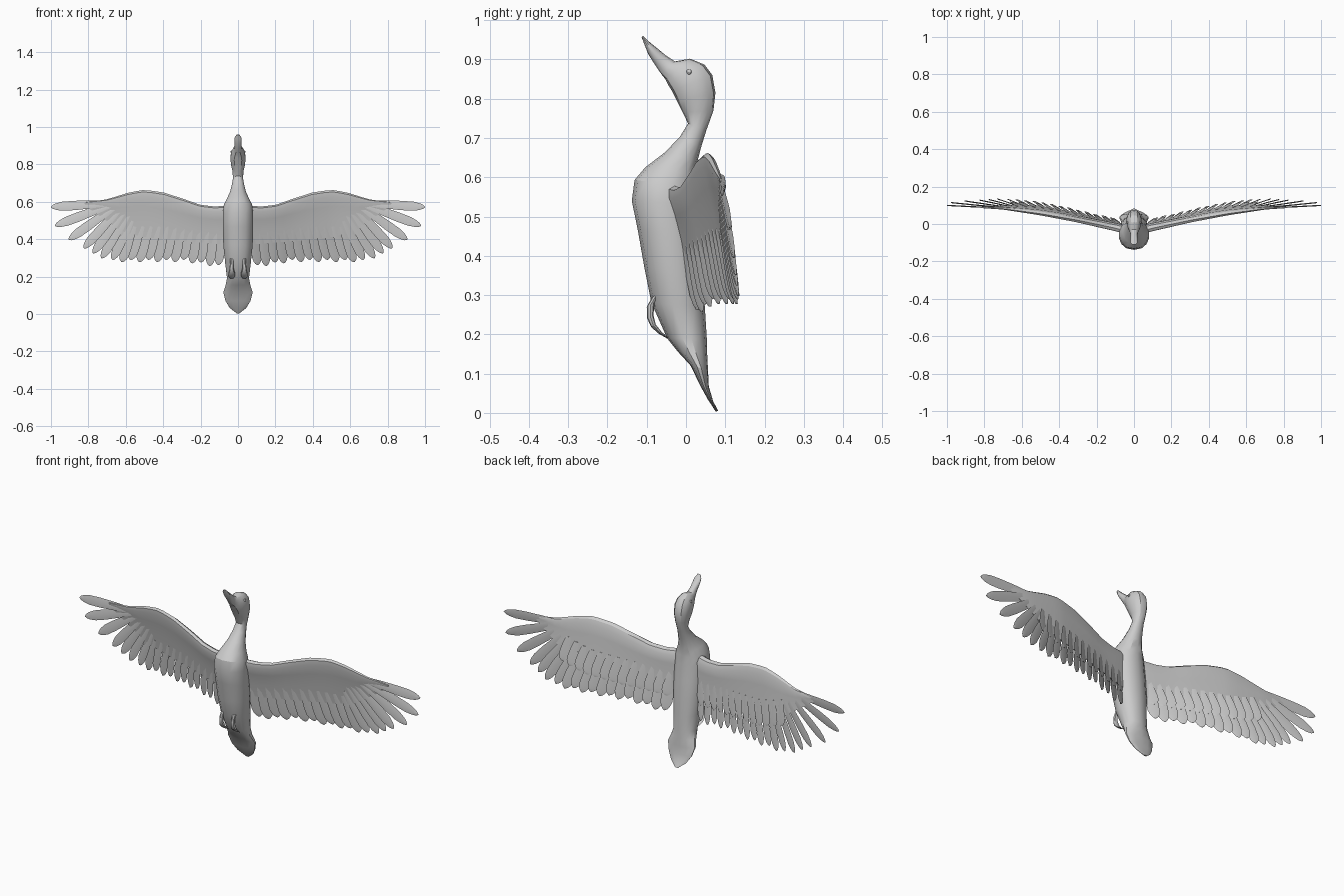
import bpy, bmesh, math
from mathutils import Vector

if "Cube" in bpy.data.objects:
    bpy.data.objects.remove(bpy.data.objects["Cube"])


def interp(pts, x):
    if x <= pts[0][0]:
        return pts[0][1]
    for (a, u), (b, v) in zip(pts, pts[1:]):
        if x <= b:
            return u + (v - u) * (x - a) / (b - a)
    return pts[-1][1]


def finish(name, bm, mirror=False, angle=30):
    bmesh.ops.recalc_face_normals(bm, faces=bm.faces)
    me = bpy.data.meshes.new(name)
    bm.to_mesh(me)
    bm.free()
    ob = bpy.data.objects.new(name, me)
    bpy.context.collection.objects.link(ob)
    if mirror:
        ob.modifiers.new("Mirror", 'MIRROR')
    bpy.ops.object.select_all(action='DESELECT')
    ob.select_set(True)
    bpy.context.view_layer.objects.active = ob
    bpy.ops.object.shade_smooth_by_angle(angle=math.radians(angle))
    return ob


def loft(bm, rings):
    rows = [[bm.verts.new(p) for p in r] for r in rings]
    n = len(rows[0])
    for a, b in zip(rows, rows[1:]):
        for i in range(n):
            bm.faces.new((a[i], a[(i + 1) % n], b[(i + 1) % n], b[i]))
    bm.faces.new(rows[0])
    bm.faces.new(rows[-1][::-1])


def oval(front, back, w, x=0, n=14, e=0.85):
    # ring spanning a front and a back point (y, z) with half-width w
    f, b = Vector((x, *front)), Vector((x, *back))
    c, r = (f + b) / 2, (f - b) / 2
    out = []
    for i in range(n):
        t = 2 * math.pi * i / n
        s = math.sin(t)
        out.append(c + r * math.cos(t) + Vector((w * math.copysign(abs(s) ** e, s), 0, 0)))
    return out


# body, neck, head and bill in one skin: front y,z / back y,z / half-width
body = [
    (.076, .003, .082, .005, .008), (.055, .035, .069, .03, .045), (.036, .07, .058, .068, .068),
    (.012, .12, .056, .11, .08), (-.02, .155, .054, .15, .068), (-.048, .19, .053, .19, .06),
    (-.088, .28, .048, .27, .07), (-.106, .37, .042, .36, .08), (-.123, .467, .034, .45, .083),
    (-.138, .54, .026, .53, .083), (-.131, .593, .024, .575, .077), (-.104, .625, .025, .605, .06),
    (-.053, .664, .029, .64, .043), (-.015, .704, .038, .675, .033), (.005, .737, .052, .72, .027),
    (-.008, .765, .07, .77, .031), (-.022, .793, .075, .815, .039), (-.036, .82, .067, .86, .041),
    (-.047, .838, .047, .887, .037), (-.053, .85, .01, .902, .029), (-.063, .863, -.028, .895, .021),
    (-.08, .888, -.051, .91, .018), (-.096, .913, -.074, .929, .02), (-.106, .938, -.095, .946, .019),
    (-.113, .957, -.109, .96, .008)]
bm = bmesh.new()
loft(bm, [oval((a, b), (c, d), w) for a, b, c, d, w in body])
finish("body", bm)

# wing surface: leading edge height, forward position, panel trailing edge
LEAD = [(.05, .58), (.12, .574), (.2, .583), (.3, .618), (.4, .65), (.5, .664), (.58, .65),
        (.7, .613), (.85, .592), (1, .58)]
DEPTH = [(.05, -.035), (.1, -.022), (.3, .02), (.5, .055), (.7, .082), (1, .098)]
TRAIL = [(.05, .37), (.3, .39), (.5, .41), (.62, .44), (.72, .51), (.82, .58)]
THICK = [(.05, .024), (.3, .019), (.5, .015), (.82, .004)]


def wing_y(x, z):
    return interp(DEPTH, x) + .16 * (interp(LEAD, x) - z)


# wing arm with a rounded leading edge and thin trailing edge
SECTION = [(0, 0), (.04, .7), (.14, 1), (.35, .75), (.65, .35), (1, .1),
           (1, -.1), (.65, -.25), (.35, -.55), (.14, -.9), (.04, -.7)]
rings = []
for i in range(21):
    x = .05 + .77 * i / 20
    top, low, t = interp(LEAD, x), interp(TRAIL, x), interp(THICK, x)
    ring = []
    for u, v in SECTION:
        z = top + (low - top) * u
        ring.append((x, wing_y(x, z) + v * t, z))
    rings.append(ring)
bm = bmesh.new()
loft(bm, rings)
finish("wing_arm", bm, True)

SHAPE = [(0, .6), (.3, .85), (.6, 1), (.8, .97), (.91, .72), (.97, .42), (1, .1)]


def feather(bm, base, tip, width, lift=0.0, t=.003):
    b, p = Vector(base), Vector(tip)
    d = p - b
    side = Vector((-d.y, d.x)).normalized()
    rings = []
    for u, w in SHAPE:
        c = b + d * u
        ring = []
        for s, k in ((-1, 0), (-.1, -1), (1, 0), (.1, 1)):
            q = c + side * s * w * width
            # each vane is tilted so neighbours overlap like shingles
            ring.append((q.x, wing_y(q.x, q.y) + lift + s * w * .007 + k * t, q.y))
        rings.append(ring)
    loft(bm, rings)


# flight feathers along the arm
bm = bmesh.new()
for i in range(12):
    x = .095 + .047 * i
    z = .262 + .028 * min(1, i / 4) - .012 * (i % 2)
    feather(bm, (x - .01 - .004 * i, .47), (x + .01, z), .027)
finish("secondary_feathers", bm, True)

# fanned flight feathers at the wing end
bm = bmesh.new()
PRIMARY = [(.57, .5, .672, .29), (.59, .53, .73, .298), (.61, .55, .775, .325), (.63, .565, .825, .352),
           (.65, .58, .905, .397), (.67, .588, .978, .472), (.69, .592, .999, .572)]
for a, b, c, d in PRIMARY:
    feather(bm, (a, b), (c, d), .025)
finish("primary_feathers", bm, True)

# short covering feathers on both faces of the wing
bm = bmesh.new()
for i in range(13):
    x = .09 + .045 * i
    z = interp(TRAIL, x)
    feather(bm, (x - .01, z + .09), (x + .012, z - .035), .027, .006, .002)
finish("covert_feathers", bm, True)

# tucked webbed feet
bm = bmesh.new()
foot = [(-.075, .30, .01, .012), (-.09, .275, .009, .01), (-.091, .245, .011, .008),
        (-.083, .222, .017, .006), (-.066, .204, .019, .004), (-.047, .191, .01, .002)]
loft(bm, [oval((y - r, z - r * .5), (y + r, z + r * .5), w, .034, 8, 1) for y, z, w, r in foot])
finish("feet", bm, True)

# eyes
bm = bmesh.new()
bmesh.ops.create_uvsphere(bm, u_segments=10, v_segments=6, radius=.007)
bmesh.ops.translate(bm, verts=bm.verts, vec=(.034, .008, .868))
finish("eyes", bm, True)
